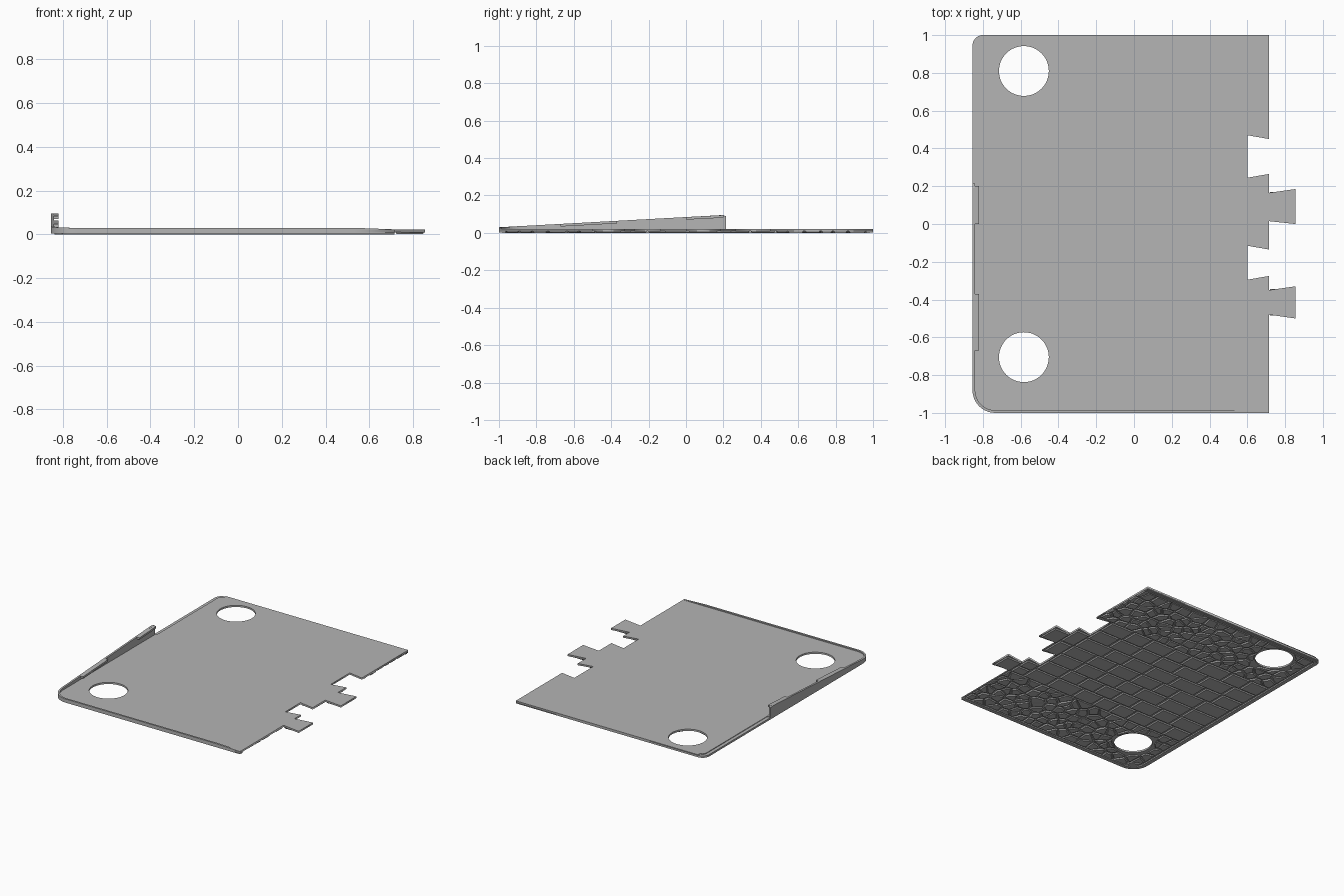
import bpy, bmesh, math, random
from mathutils import Vector

random.seed(4)
cube = bpy.data.objects.get("Cube")
if cube:
    bpy.data.objects.remove(cube, do_unlink=True)

grey = bpy.data.materials.new("stone grey")
grey.use_nodes = True
colour = (0.46, 0.46, 0.46, 1)
grey.diffuse_color = colour
grey.node_tree.nodes["Principled BSDF"].inputs["Base Color"].default_value = colour

LEFT, RIGHT, TOOTH, NOTCH = -0.855, 0.715, 0.855, 0.6
BED, TOP = 0.009, 0.022
HOLES = [Vector((-0.583, 0.81)), Vector((-0.583, -0.705))]
HOLE_R = 0.132


def finish(name, bm):
    bmesh.ops.recalc_face_normals(bm, faces=bm.faces)
    mesh = bpy.data.meshes.new(name)
    bm.to_mesh(mesh)
    bm.free()
    mesh.materials.append(grey)
    obj = bpy.data.objects.new(name, mesh)
    bpy.context.collection.objects.link(obj)
    return obj


def arc(cx, cy, r, a0, a1, n=10):
    angles = [math.radians(a0 + (a1 - a0) * i / n) for i in range(n + 1)]
    return [(cx + r * math.cos(a), cy + r * math.sin(a)) for a in angles]


def front_edge(inset):
    return [(RIGHT, -1 + inset), (0.53, -1 + inset)] + arc(-0.735, -0.88, 0.12 - inset, 270, 180)


def back_edge(inset):
    return arc(-0.8, 0.945, 0.055 - inset, 180, 90) + [(RIGHT, 1 - inset)]


def slab(name, outline, z0, z1):
    """Flat plate with the two round holes, filled from a 2D curve."""
    curve = bpy.data.curves.new(name, 'CURVE')
    curve.dimensions = '2D'
    curve.fill_mode = 'BOTH'
    curve.extrude = (z1 - z0) / 2
    loops = [outline] + [arc(c.x, c.y, HOLE_R, 0, 360, 48)[:-1] for c in HOLES]
    for pts in loops:
        spline = curve.splines.new('POLY')
        spline.points.add(len(pts) - 1)
        for p, (x, y) in zip(spline.points, pts):
            p.co = (x, y, 0, 1)
        spline.use_cyclic_u = True
    temp = bpy.data.objects.new(name + "_curve", curve)
    bpy.context.collection.objects.link(temp)
    bpy.context.view_layer.update()
    mesh = bpy.data.meshes.new_from_object(temp.evaluated_get(bpy.context.evaluated_depsgraph_get()))
    bpy.data.objects.remove(temp, do_unlink=True)
    bm = bmesh.new()
    bm.from_mesh(mesh)
    bmesh.ops.remove_doubles(bm, verts=bm.verts, dist=0.0001)
    bmesh.ops.translate(bm, verts=bm.verts, vec=(0, 0, (z0 + z1) / 2))
    return finish(name, bm)


def wall(name, outer, inner, z0, tops):
    """Solid strip between two matching paths, with a top height per point."""
    bm = bmesh.new()
    rings = []
    for (ox, oy), (ix, iy), t in zip(outer, inner, tops):
        rings.append([bm.verts.new(c) for c in
                      ((ox, oy, z0), (ox, oy, t), (ix, iy, t), (ix, iy, z0))])
    for a, b in zip(rings, rings[1:]):
        for k in range(4):
            bm.faces.new((a[k], a[k - 1], b[k - 1], b[k]))
    bm.faces.new(rings[0])
    bm.faces.new(rings[-1])
    return finish(name, bm)


def stone(bm, poly, gap=0.007, chamfer=0.008, bottom=0.001):
    """Chamfered paving stone hanging below the bed."""
    mid = sum(poly, Vector((0, 0))) / len(poly)

    def ring(shrink, z):
        out = []
        for p in poly:
            d = p - mid
            q = mid + d * max(0.2, 1 - shrink / max(d.length, 0.001))
            out.append(bm.verts.new((q.x, q.y, z)))
        return out
    a, b = ring(gap, BED + 0.002), ring(gap + chamfer, bottom)
    bm.faces.new(a)
    bm.faces.new(b)
    for i in range(len(poly)):
        bm.faces.new((a[i - 1], a[i], b[i], b[i - 1]))


def box(x0, x1, y0, y1):
    return [Vector(p) for p in ((x0, y0), (x1, y0), (x1, y1), (x0, y1))]


def clip(poly, point, normal):
    out = []
    for i, q in enumerate(poly):
        p = poly[i - 1]
        dp, dq = (p - point).dot(normal), (q - point).dot(normal)
        if dp * dq < 0:
            out.append(p.lerp(q, dp / (dp - dq)))
        if dq <= 0:
            out.append(q)
    return out


# Plate with interlocking teeth on the left side
teeth = [(RIGHT, 0.45), (NOTCH, 0.47), (NOTCH, 0.245), (RIGHT, 0.265),
         (RIGHT, 0.165), (TOOTH, 0.185), (TOOTH, 0), (RIGHT, 0.015),
         (RIGHT, -0.135), (NOTCH, -0.115), (NOTCH, -0.295), (RIGHT, -0.275),
         (RIGHT, -0.35), (TOOTH, -0.33), (TOOTH, -0.5), (RIGHT, -0.48)]
slab("base_plate", front_edge(0) + back_edge(0) + teeth, BED, 0.017)
ledge = [(LEFT, 0.22), (-0.83, 0.22)]
slab("top_skin", front_edge(0) + ledge + back_edge(0.025)[:-1] + [(-0.8, 1), (RIGHT, 1)] + teeth,
     0.016, TOP)


# Raised lip along the front that climbs into a sloping side fin
def fin_height(y):
    return 0.03 + 0.065 * (y + 1) / 1.19


outer = front_edge(0) + [(LEFT, 0.19), (LEFT, 0.215)]
inner = front_edge(0.014) + [(LEFT + 0.014, 0.19), (LEFT + 0.014, 0.215)]
tops = [TOP + 0.001] + [fin_height(y) for x, y in outer[1:-1]] + [0.09]
wall("side_fin", outer, inner, 0.012, tops)

# Thick tabs on the inside of the fin
for name, y0, y1 in (("front_tab", -0.67, -0.37), ("back_tab", 0.0, 0.2)):
    bm = bmesh.new()
    ends = []
    for y in (y0, y1):
        h = min(fin_height(y), 0.095)
        ends.append([bm.verts.new((x, y, h - d)) for x, d in
                     ((-0.845, 0), (-0.82, 0), (-0.82, 0.014), (-0.845, 0.014))])
    for f in ends:
        bm.faces.new(f)
    for k in range(4):
        bm.faces.new((ends[0][k - 1], ends[0][k], ends[1][k], ends[1][k - 1]))
    finish(name, bm)

# Underside rims on three edges
for name, i0, i1, low in (("outer_rim", 0, 0.018, 0.003), ("inner_rim", 0.016, 0.034, 0.0)):
    a, b = front_edge(i0) + back_edge(i0), front_edge(i1) + back_edge(i1)
    wall(name, a, b, low, [BED + 0.002] * len(a))

# Rectangular paving through the middle
bm = bmesh.new()
ROWS, HALF = 7, 0.48
pitch = 2 * HALF / ROWS
for r in range(ROWS):
    y, x = -HALF + r * pitch, LEFT + 0.04
    while x < NOTCH - 0.01:
        x1 = x + random.uniform(0.14, 0.24)
        if x1 > NOTCH - 0.09:
            x1 = NOTCH
        stone(bm, box(x, x1, y, y + pitch))
        x = x1
for y0, y1 in ((-0.48, -0.39), (-0.39, -0.29), (-0.12, 0.06), (0.06, 0.25)):
    stone(bm, box(NOTCH, RIGHT, y0, y1))
for y0, y1 in ((-0.49, -0.34), (0.01, 0.175)):
    stone(bm, box(RIGHT, TOOTH, y0, y1))
finish("paving_stones", bm)

# Irregular cobbles in a band on each end, cut as cells around jittered seeds
step = 0.078
for name, y0, y1 in (("front_cobbles", -0.965, -HALF), ("back_cobbles", HALF, 0.965)):
    bm = bmesh.new()
    x0 = LEFT + 0.04
    seeds = [Vector((x0 + (i + 0.5 + random.uniform(-0.38, 0.38)) * step,
                     y0 + (j + 0.5 + random.uniform(-0.38, 0.38)) * step))
             for i in range(20) for j in range(6)]
    for s in seeds:
        cell = box(x0, RIGHT, y0, y1)
        for t in seeds:
            if t is not s and (t - s).length < 4 * step:
                cell = clip(cell, (s + t) / 2, t - s)
        if len(cell) < 3:
            continue
        if any((s - c).length < HOLE_R for c in HOLES):
            continue
        for c in HOLES:
            cell = [c + (p - c).normalized() * max((p - c).length, HOLE_R + 0.012) for p in cell]
        stone(bm, cell, 0.005, 0.008, random.uniform(0, 0.003))
    finish(name, bm)
